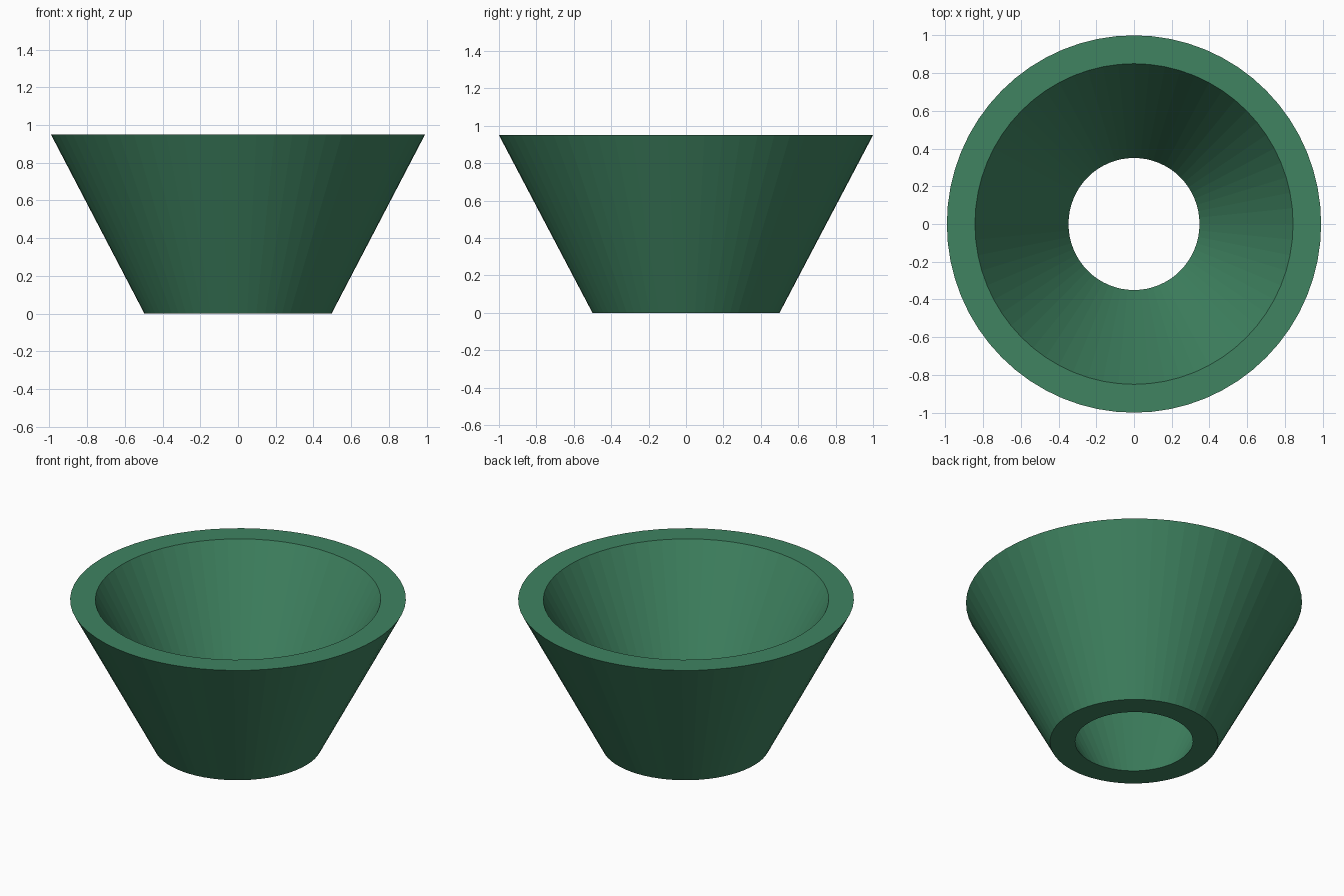
import bpy
import bmesh
from math import cos, sin, tau

if "Cube" in bpy.data.objects:
    bpy.data.objects.remove(bpy.data.objects["Cube"])

SEGMENTS = 64
X_SCALE = 0.992

# Wall cross-section (radius, height): outer bottom, outer top, inner top, inner bottom
PROFILE = [(0.50, 0.0), (1.0, 0.95), (0.85, 0.95), (0.35, 0.0)]

# Open tapered ring, spun from the closed cross-section
bm = bmesh.new()
rings = []
for i in range(SEGMENTS):
    a = tau * i / SEGMENTS
    rings.append([bm.verts.new((r * cos(a) * X_SCALE, r * sin(a), z)) for r, z in PROFILE])
for i in range(SEGMENTS):
    here, there = rings[i], rings[(i + 1) % SEGMENTS]
    for j in range(4):
        k = (j + 1) % 4
        bm.faces.new((here[j], there[j], there[k], here[k]))
bmesh.ops.recalc_face_normals(bm, faces=bm.faces)

mesh = bpy.data.meshes.new("tapered_ring")
bm.to_mesh(mesh)
bm.free()
ring = bpy.data.objects.new("tapered_ring", mesh)
bpy.context.collection.objects.link(ring)

# Green finish
green = bpy.data.materials.new("green")
green.diffuse_color = (0.05, 0.23, 0.12, 1.0)
green.use_nodes = True
green.node_tree.nodes["Principled BSDF"].inputs["Base Color"].default_value = green.diffuse_color
mesh.materials.append(green)
